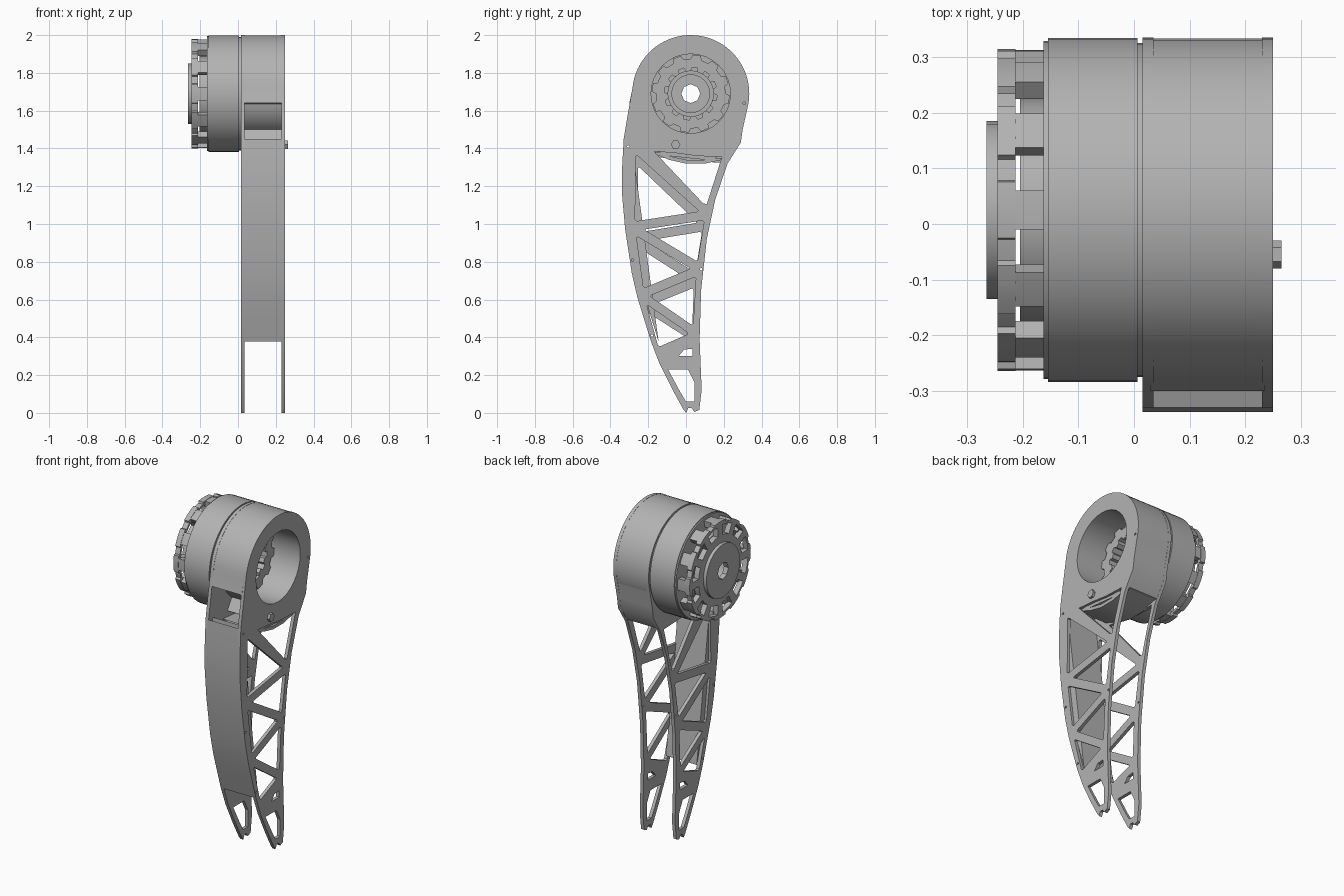
import bpy
from math import sin, cos, radians
from mathutils import Matrix, Vector

cube = bpy.data.objects.get("Cube")
if cube:
    bpy.data.objects.remove(cube)

grey = bpy.data.materials.new("machined grey")
grey.use_nodes = True
colour = (0.45, 0.45, 0.45, 1)
grey.diffuse_color = colour
grey.node_tree.nodes["Principled BSDF"].inputs["Base Color"].default_value = colour

CY, CZ = 0.025, 1.69            # axle centre in the side plane
# local x, y, z become world y, z, x
SIDE = Matrix(((0, 0, 1, 0), (1, 0, 0, 0), (0, 1, 0, 0), (0, 0, 0, 1)))


def arc(r, start=0, end=360, n=48, cy=CY, cz=CZ):
    closed = end - start == 360
    steps = n if closed else n - 1
    angles = [radians(start + (end - start) * i / steps) for i in range(n)]
    return [(cy + r * cos(a), cz + r * sin(a)) for a in angles]


def slab(name, x0, x1, *loops):
    """Extrude an outline with holes sideways from x0 to x1."""
    curve = bpy.data.curves.new(name + "_profile", "CURVE")
    curve.dimensions = "2D"
    curve.fill_mode = "BOTH"
    curve.extrude = (x1 - x0) / 2
    for loop in loops:
        spline = curve.splines.new("POLY")
        spline.points.add(len(loop) - 1)
        for p, (y, z) in zip(spline.points, loop):
            p.co = (y, z, 0, 1)
        spline.use_cyclic_u = True
    temp = bpy.data.objects.new(name + "_profile", curve)
    bpy.context.collection.objects.link(temp)
    mesh = bpy.data.meshes.new_from_object(
        temp.evaluated_get(bpy.context.evaluated_depsgraph_get()))
    bpy.data.objects.remove(temp)
    mesh.name = name
    mesh.transform(Matrix.Translation(((x0 + x1) / 2, 0, 0)) @ SIDE)
    mesh.materials.clear()
    mesh.materials.append(grey)
    obj = bpy.data.objects.new(name, mesh)
    bpy.context.collection.objects.link(obj)
    bpy.ops.object.select_all(action="DESELECT")
    obj.select_set(True)
    bpy.context.view_layer.objects.active = obj
    bpy.ops.object.shade_smooth_by_angle(angle=radians(25))


def inset(points, d):
    """Shrink a triangle so that a strut is left along each edge."""
    a, b, c = [Vector(p) for p in points]
    la, lb, lc = (b - c).length, (c - a).length, (a - b).length
    centre = (a * la + b * lb + c * lc) / (la + lb + lc)
    r = abs((b - a).cross(c - a)) / (la + lb + lc)
    corners = [centre + (p - centre) * (1 - d / r) for p in (a, b, c)]
    # clip the sharp corners
    out = []
    for i, p in enumerate(corners):
        for q in (corners[i - 1], corners[(i + 1) % 3]):
            out.append(tuple(p + (q - p).normalized() * 0.01))
    return out


# Leg outline: front edge, toe notch, back edge
front_edge = [(-0.31, 1.57), (-0.33, 1.45), (-0.338, 1.3), (-0.338, 1.15),
              (-0.322, 0.97), (-0.287, 0.74), (-0.257, 0.61), (-0.22, 0.49),
              (-0.185, 0.377), (-0.14, 0.26), (-0.07, 0.12), (-0.015, 0.02)]
toe = [(0, 0), (0.012, 0.025), (0.03, 0.025), (0.045, 0.005), (0.07, 0.015)]
back_edge = [(0.083, 0.12), (0.072, 0.39), (0.08, 0.65), (0.11, 0.92),
             (0.155, 1.13), (0.22, 1.32), (0.29, 1.43), (0.3, 1.5)]
outline = arc(0.31, -10, 174, 40) + front_edge + toe + back_edge


def truss(shift):
    """Windows between the zigzag struts; the shift fades out at the toe."""
    nodes = [(-0.29, 1.425, 1), (0.127, 1.05, 1), (-0.295, 0.985, 1), (0.08, 0.76, 1),
             (-0.245, 0.625, 0.8), (0.06, 0.415, 0.4), (-0.16, 0.32, 0)]
    nodes = [(y + (0.2 if y < 0 else -0.2) * shift * k, z - shift * k)
             for y, z, k in nodes]
    windows = [inset(nodes[i:i + 3], 0.025) for i in range(4)]
    windows.append(inset(nodes[4:7], 0.021))
    top = 1.375 - shift / 2
    windows.append([(-0.17, top + 0.01), (-0.05, top), (0.06, top - 0.015),
                    (0.19, top - 0.02), (0.11, 1.105 - shift), (0.09, 1.11 - shift)])
    windows.append([(-0.04, 0.3), (-0.01, 0.335), (0.035, 0.34), (0.035, 0.3)])
    windows.append([(-0.095, 0.23), (0.01, 0.23), (0.045, 0.16), (0.045, 0.06),
                    (0.0, 0.06), (-0.03, 0.11)])
    return windows


# Two side plates with lightening windows and screw holes
bores = [(-0.305, 1.41), (-0.283, 0.81), (-0.18, 0.41), (0.08, 0.76), (0.308, 1.64)]
screw_holes = [arc(0.007, n=6, cy=y, cz=z) for y, z in bores]
for name, x0, x1, shift in (("left_side_plate", 0.23, 0.25, 0),
                            ("right_side_plate", 0.015, 0.035, 0.06)):
    slab(name, x0, x1, outline, arc(0.21, n=32), *truss(shift), *screw_holes)

# Front web joining the plates
web_outer = [p for p in front_edge if 0.37 < p[1] < 1.46]
web_inner = [(y + 0.04, z) for y, z in reversed(web_outer)]
slab("front_web", 0.03, 0.235, web_outer, web_inner)

# Head housing, relieved at the lower front
housing = arc(0.309, -125, 174, 48) + [(-0.3, 1.64), (-0.25, 1.64)]
housing += arc(0.23, 194, 235, 10)
slab("head_housing", 0.03, 0.235, housing, arc(0.21, n=32))
slab("housing_back_wall", 0.03, 0.235,
     [(0.328, 1.64), (0.3, 1.5), (0.289, 1.43), (0.235, 1.345), (0.2, 1.345),
      (0.25, 1.5)])
# Arched floor under the head
floor = [(-0.2, 1.385), (-0.09, 1.34), (0, 1.32), (0.1, 1.32), (0.215, 1.345)]
slab("head_floor", 0.03, 0.235, floor, [(y, z + 0.02) for y, z in reversed(floor)])

# Motor drum
slab("drum_seam", 0.0, 0.018, arc(0.3), arc(0.215, n=32))
slab("drum_shell", -0.155, 0.006, arc(0.309), arc(0.235, n=32))
slab("drum_end", -0.163, -0.15, arc(0.304), arc(0.12, n=32))
slab("drum_boss", -0.205, -0.16, arc(0.2, n=32), arc(0.12, n=32))

# Toothed core set inside the bore
teeth, core_bore = [], []
for i in range(24):
    teeth += arc(0.207 if i % 2 else 0.185, i * 15, i * 15 + 12, 2)
    core_bore += arc(0.14 if i % 2 else 0.12, i * 15, i * 15 + 12, 2)
slab("toothed_core", -0.1, 0.08, teeth, core_bore)

# Spoked end wheel on posts
SPOKES = 12
step = 360 / SPOKES
windows, rim = [], []
for i in range(SPOKES):
    a = i * step
    windows.append(arc(0.265, a + 5, a + step - 5, 4)
                   + arc(0.205, a + step - 6, a + 6, 4))
    rim += arc(0.29, a - 10, a + 10, 4) + arc(0.278, a + 11, a + step - 11, 3)
    post = arc(0.288, a - 7, a + 7, 3) + arc(0.25, a + 7, a - 7, 3)
    slab("wheel_post", -0.22, -0.155, post)
slab("end_wheel", -0.245, -0.213, rim, arc(0.1, n=24), *windows)
slab("hub_cap", -0.265, -0.235, arc(0.16, n=24), arc(0.05, n=8))

# Small stop pin on the outer face
slab("stop_pin", 0.24, 0.265, arc(0.025, n=6, cy=-0.055, cz=1.42))
